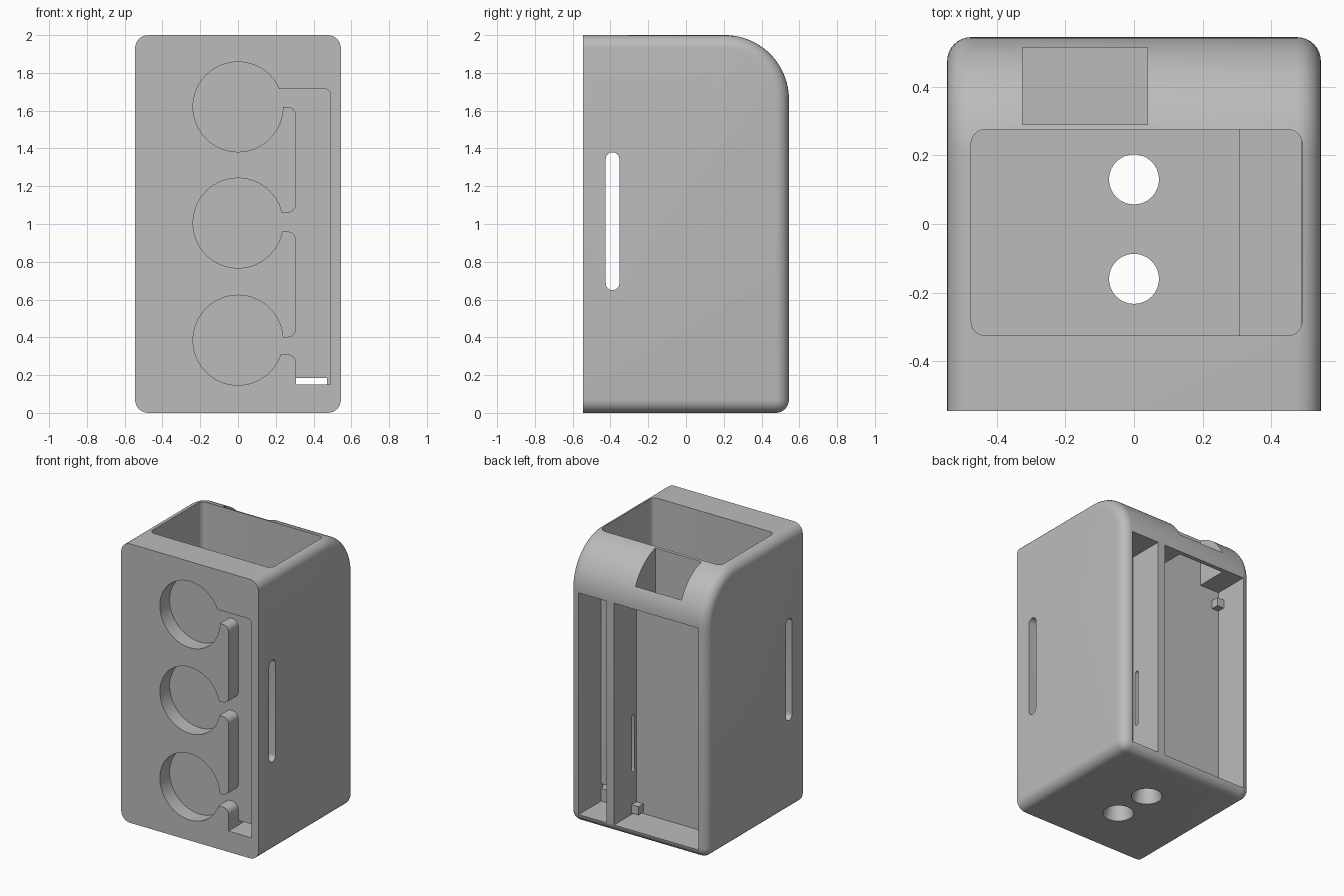
import bpy, bmesh, math
from mathutils import Vector

if "Cube" in bpy.data.objects:
    bpy.data.objects.remove(bpy.data.objects["Cube"])

grey = bpy.data.materials.new("plain_grey")
grey.diffuse_color = (0.5, 0.5, 0.5, 1)
grey.use_nodes = True
grey.node_tree.nodes["Principled BSDF"].inputs["Base Color"].default_value = grey.diffuse_color


def outline(corners, seg=10):
    """2D polygon of right-angle corners (u, v, radius), each one filleted."""
    out = []
    for i, (u, v, r) in enumerate(corners):
        p = Vector((u, v))
        if r == 0:
            out.append(p)
            continue
        d1 = (Vector(corners[i - 1][:2]) - p).normalized()
        d2 = (Vector(corners[(i + 1) % len(corners)][:2]) - p).normalized()
        c = p + r * (d1 + d2)
        for k in range(seg + 1):
            t = math.pi / 2 * k / seg
            out.append(c - r * (d2 * math.cos(t) + d1 * math.sin(t)))
    clean = []
    for p in out:
        if not clean or (p - clean[-1]).length > 1e-5:
            clean.append(p)
    if (clean[0] - clean[-1]).length < 1e-5:
        clean.pop()
    return clean


def rect(u0, u1, v0, v1, r=0.0, seg=10):
    return outline([(u0, v0, r), (u1, v0, r), (u1, v1, r), (u0, v1, r)], seg)


def prism(name, pts, axis, a, b, pts_b=None):
    """Extrude a 2D outline along an axis from a to b (optionally tapering)."""
    place = {'x': lambda p, t: (t, p[0], p[1]),
             'y': lambda p, t: (p[0], t, p[1]),
             'z': lambda p, t: (p[0], p[1], t)}[axis]
    bm = bmesh.new()
    lo = [bm.verts.new(place(p, a)) for p in pts]
    hi = [bm.verts.new(place(p, b)) for p in (pts_b or pts)]
    n = len(pts)
    bm.faces.new(lo)
    bm.faces.new(hi)
    for i in range(n):
        bm.faces.new((lo[i], lo[(i + 1) % n], hi[(i + 1) % n], hi[i]))
    bmesh.ops.recalc_face_normals(bm, faces=bm.faces)
    me = bpy.data.meshes.new(name)
    bm.to_mesh(me)
    bm.free()
    ob = bpy.data.objects.new(name, me)
    bpy.context.collection.objects.link(ob)
    me.materials.append(grey)
    return ob


H = 0.545
R = 0.07

# housing: side profile with a large top-back curve, then rounded edges
housing = prism("housing", outline([(-H, 0, 0), (H, 0, 0), (H, 2, 0.34), (-H, 2, 0)], 24), 'x', -H, H)
bm = bmesh.new()
bm.from_mesh(housing.data)
edges = []
for e in bm.edges:
    v, w = (x.co for x in e.verts)
    on_front = v.y < -H + 1e-4 and w.y < -H + 1e-4
    along_side = abs(v.x - w.x) < 1e-4
    bottom_back = v.z < 1e-4 and w.z < 1e-4 and v.y > H - 1e-4 and w.y > H - 1e-4
    if not on_front and (along_side or bottom_back):
        edges.append(e)
bmesh.ops.bevel(bm, geom=edges, offset=R, offset_type='OFFSET', segments=8,
                profile=0.5, affect='EDGES')
bmesh.ops.recalc_face_normals(bm, faces=bm.faces)
bm.to_mesh(housing.data)
bm.free()


def cut(cutter):
    cutter.hide_render = True
    m = housing.modifiers.new("cut", 'BOOLEAN')
    m.operation = 'DIFFERENCE'
    m.solver = 'EXACT'
    m.object = cutter
    bpy.context.view_layer.objects.active = housing
    bpy.ops.object.modifier_apply(modifier=m.name)
    bpy.data.objects.remove(cutter)


# front: wire channel with three branches, and three round recesses
FLOOR = -0.435
r = 0.045
cut(prism("wire_channel", outline([
    (0.49, 0.15, 0), (0.49, 1.715, 0.03), (0.1, 1.715, 0), (0.1, 1.62, 0),
    (0.307, 1.62, r), (0.307, 1.06, r), (0.1, 1.06, 0), (0.1, 0.96, 0),
    (0.307, 0.96, r), (0.307, 0.40, r), (0.1, 0.40, 0), (0.1, 0.31, 0),
    (0.307, 0.31, r), (0.307, 0.15, 0)], 6), 'y', -0.7, FLOOR))
for z in (1.62, 1.005, 0.385):
    cut(prism("round_recess", rect(-0.238, 0.238, z - 0.238, z + 0.238, 0.238, 16), 'y', -0.7, FLOOR))

# sides: strap slot right through
cut(prism("strap_slot", rect(-0.425, -0.353, 0.65, 1.38, 0.036, 6), 'x', -1, 1))

# top: deep main pocket
cut(prism("main_pocket", rect(-0.475, 0.49, -0.325, 0.275, 0.04, 6), 'z', 0.17, 2.2))

# back: wide and narrow bays, and the window above the wide one
cut(prism("wide_bay", rect(-0.48, 0.19, 0.06, 1.65), 'y', 0.29, 0.8))
cut(prism("narrow_bay", rect(0.25, 0.47, 0.06, 1.65), 'y', 0.29, 0.8))
cut(prism("top_window", rect(-0.325, 0.04, 0.29, 0.515), 'z', 1.5, 2.2))
cut(prism("divider_slit", rect(0.31, 0.34, 0.36, 0.77, 0.014, 4), 'x', 0.15, 0.3))

# wire tunnel from the front channel under the pocket to the narrow bay
cut(prism("wire_tunnel", rect(0.307, 0.47, 0.15, 0.185), 'y', -0.5, 0.3))
cut(prism("pocket_groove", rect(0.307, 0.489, -0.324, 0.274), 'z', 0.15, 0.3))

# bottom: two flared holes into the pocket
for y in (0.13, -0.16):
    def ring(q):
        return rect(-q, q, y - q, y + q, q, 8)
    cut(prism("screw_hole", ring(0.073), 'z', -0.1, 0.3))
    cut(prism("hole_flare", ring(0.105), 'z', -0.01, 0.09, ring(0.072)))

# small retaining clips in opposite corners of the wide bay
lower_clip = prism("lower_clip", rect(0.135, 0.20, 0.07, 0.13), 'y', 0.28, 0.345)
upper_clip = prism("upper_clip", rect(-0.49, -0.425, 1.51, 1.57), 'y', 0.28, 0.345)

# smooth curved faces, keep crisp edges
bpy.ops.object.select_all(action='DESELECT')
housing.select_set(True)
bpy.context.view_layer.objects.active = housing
bpy.ops.object.shade_smooth_by_angle(angle=math.radians(30))
